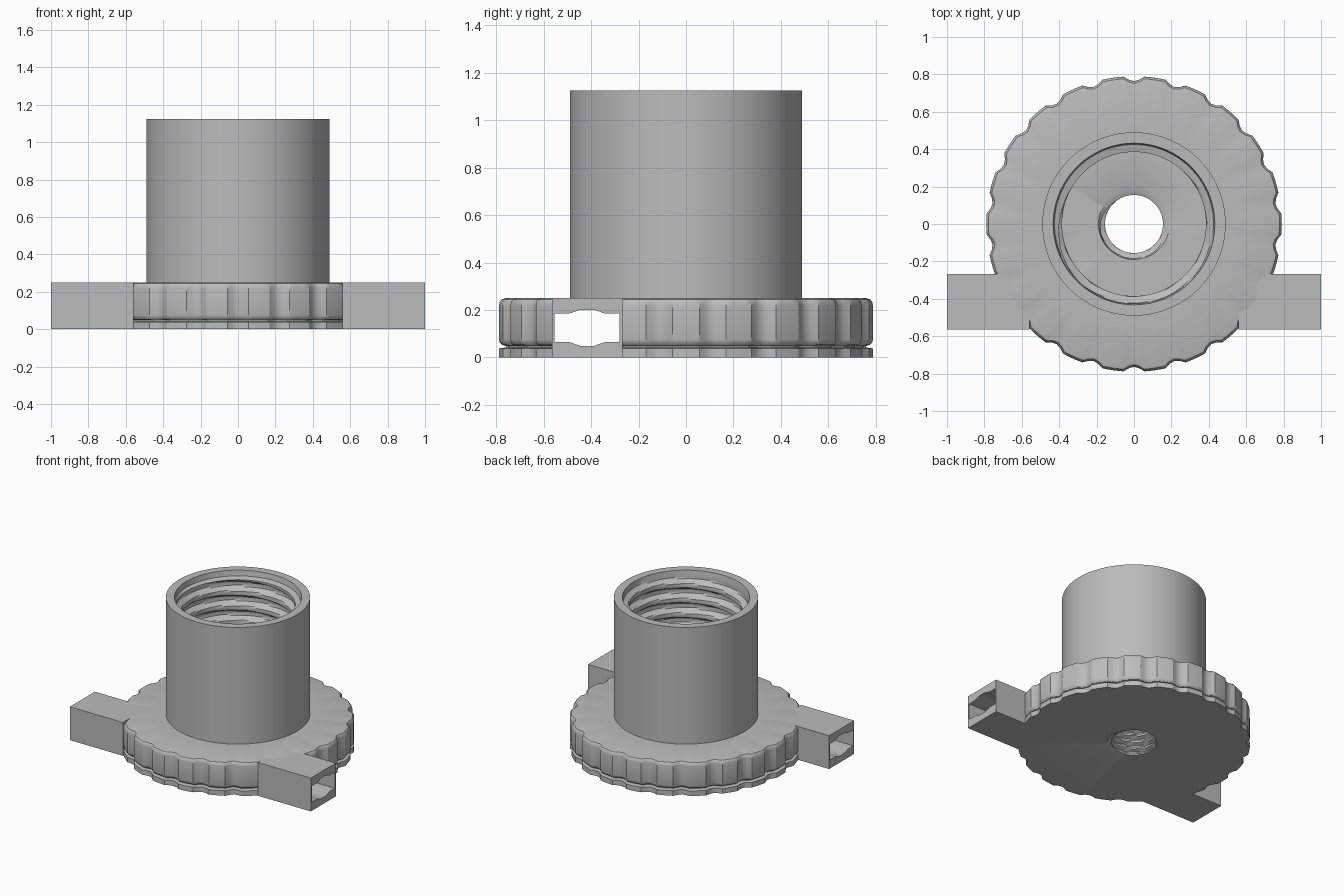
import bpy, bmesh, math

cube = bpy.data.objects.get("Cube")
if cube:
    bpy.data.objects.remove(cube, do_unlink=True)

TAU = 2 * math.pi
LOBES = 22
SEGS = LOBES * 8

grey = bpy.data.materials.new("plain grey")
grey.use_nodes = True
grey.diffuse_color = (0.5, 0.5, 0.5, 1)
grey.node_tree.nodes["Principled BSDF"].inputs["Base Color"].default_value = (0.5, 0.5, 0.5, 1)


def make_object(name, bm):
    bmesh.ops.recalc_face_normals(bm, faces=bm.faces[:])
    mesh = bpy.data.meshes.new(name)
    bm.to_mesh(mesh)
    bm.free()
    mesh.materials.append(grey)
    obj = bpy.data.objects.new(name, mesh)
    bpy.context.collection.objects.link(obj)
    return obj


def circle(r):
    return lambda a: r


def scallop(inset):
    return lambda a: 0.79 - inset - 0.026 * max(0, -math.cos(LOBES * a))


def thread(minor, major, pitch, z):
    """Radius of a right-handed internal thread at height z."""
    def radius(a):
        t = (z / pitch - a / TAU) % 1
        s = min(1, max(0, (abs(2 * t - 1) - 0.25) / 0.5))
        return minor + (major - minor) * s * s * (3 - 2 * s)
    return radius


def thread_rings(minor, major, pitch, z0, z1, rows):
    heights = [z0 + (z1 - z0) * i / rows for i in range(rows + 1)]
    return [(thread(minor, major, pitch, z), z) for z in heights]


# Scalloped base plate, groove and rounded knob rim
rings = [(scallop(i), z) for i, z in [
    (0, 0), (0, 0.038), (0.03, 0.042), (0.03, 0.048), (0.012, 0.053),
    (0.003, 0.063), (0, 0.075), (0, 0.22), (0.003, 0.234),
    (0.012, 0.245), (0.03, 0.25)]]
# Collar tube outside and its lip
rings += [(circle(r), z) for r, z in [
    (0.49, 0.25), (0.49, 1.125), (0.432, 1.125), (0.425, 1.085)]]
# Large threaded bore, floor, then small threaded through hole
rings += thread_rings(0.385, 0.425, 0.11, 0.25, 1.075, 84)[::-1]
rings += [(circle(0.19), 0.25)]
rings += thread_rings(0.155, 0.185, 0.05, 0, 0.235, 48)[::-1]

bm = bmesh.new()
loops = []
for radius, z in rings:
    loop = []
    for k in range(SEGS):
        a = TAU * k / SEGS
        r = radius(a)
        loop.append(bm.verts.new((r * math.cos(a), r * math.sin(a), z)))
    loops.append(loop)
for i, low in enumerate(loops):
    high = loops[(i + 1) % len(loops)]
    for k in range(SEGS):
        n = (k + 1) % SEGS
        bm.faces.new((low[k], low[n], high[n], high[k]))
body = make_object("threaded_collar_base", bm)


# Prism along x from a y-z outline
def prism(name, outline, x0, x1):
    bm = bmesh.new()
    face = bm.faces.new([bm.verts.new((x0, y, z)) for y, z in outline])
    out = bmesh.ops.extrude_face_region(bm, geom=[face])
    verts = [g for g in out["geom"] if isinstance(g, bmesh.types.BMVert)]
    bmesh.ops.translate(bm, verts=verts, vec=(x1 - x0, 0, 0))
    return make_object(name, bm)


# Side arms
box = [(-0.565, 0), (-0.268, 0), (-0.268, 0.25), (-0.565, 0.25)]
left_arm = prism("left_arm", box, 0.56, 1)
right_arm = prism("right_arm", box, -0.56, -1)

# Straight tunnel running through both arms and the base
half = [(-0.137, 0.06), (-0.075, 0.06), (-0.03, 0.076)]
mid_y, mid_z = -0.417, 0.125
upper = half + [(-y, z) for y, z in reversed(half)]
outline = [(mid_y + y, mid_z + z) for y, z in upper]
outline += [(mid_y + y, mid_z - z) for y, z in reversed(upper)]
cutter = prism("tunnel_cutter", outline, -1.1, 1.1)
cutter.hide_render = True

for obj in (body, left_arm, right_arm):
    mod = obj.modifiers.new("tunnel", "BOOLEAN")
    mod.operation = "DIFFERENCE"
    mod.solver = "EXACT"
    mod.object = cutter
    bpy.ops.object.select_all(action="DESELECT")
    obj.select_set(True)
    bpy.context.view_layer.objects.active = obj
    bpy.ops.object.modifier_apply(modifier=mod.name)
    bpy.ops.object.shade_smooth_by_angle(angle=math.radians(30))

bpy.data.objects.remove(cutter, do_unlink=True)
